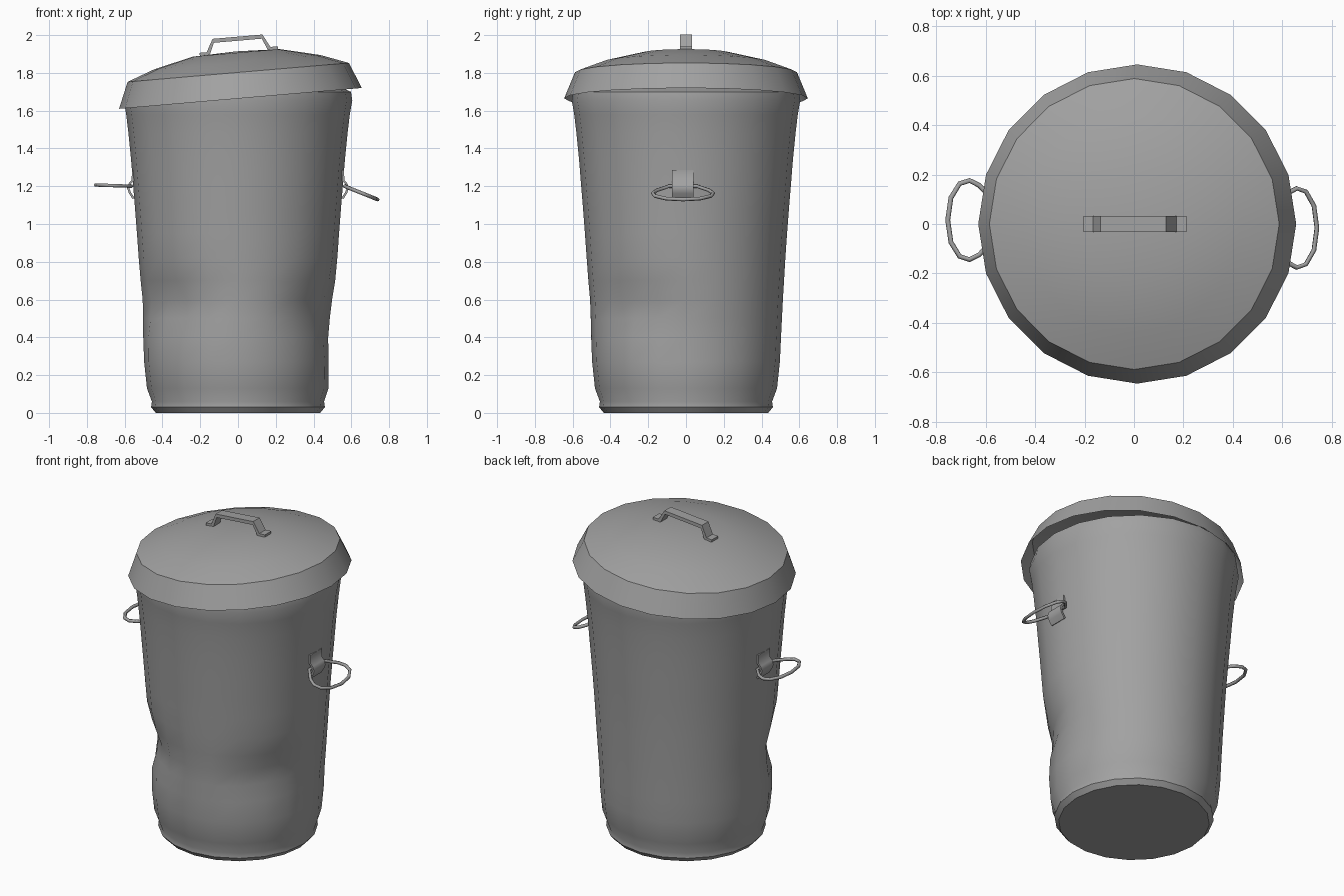
import bpy, bmesh, math
from mathutils import Matrix, Vector

cube = bpy.data.objects.get("Cube")
if cube:
    bpy.data.objects.remove(cube, do_unlink=True)

SIDES = 20

metal = bpy.data.materials.new("grey metal")
metal.use_nodes = True
grey = (0.36, 0.36, 0.36, 1)
metal.diffuse_color = grey
metal.node_tree.nodes["Principled BSDF"].inputs["Base Color"].default_value = grey


def finish(name, bm, angle=40, matrix=None):
    """Turn a bmesh into a shaded object."""
    bmesh.ops.recalc_face_normals(bm, faces=bm.faces)
    if matrix:
        bm.transform(matrix)
    mesh = bpy.data.meshes.new(name)
    bm.to_mesh(mesh)
    bm.free()
    mesh.materials.append(metal)
    obj = bpy.data.objects.new(name, mesh)
    bpy.context.collection.objects.link(obj)
    bpy.ops.object.select_all(action="DESELECT")
    obj.select_set(True)
    bpy.context.view_layer.objects.active = obj
    bpy.ops.object.shade_smooth_by_angle(angle=math.radians(angle))
    return obj


def lathe(profile):
    """Revolve (radius, height) points around z."""
    bm = bmesh.new()
    verts = [bm.verts.new((r, 0, z)) for r, z in profile]
    edges = [bm.edges.new(pair) for pair in zip(verts, verts[1:])]
    bmesh.ops.spin(bm, geom=verts + edges, cent=(0, 0, 0), axis=(0, 0, 1),
                   angle=2 * math.pi, steps=SIDES)
    bmesh.ops.remove_doubles(bm, verts=bm.verts, dist=0.0005)
    return bm


def strip(points, thickness, y0, y1):
    """Bent flat bar: an x-z path given thickness and a y width."""
    pts = [Vector((x, 0, z)) for x, z in points]
    bm = bmesh.new()
    rings = []
    for i, p in enumerate(pts):
        d = (pts[min(i + 1, len(pts) - 1)] - pts[max(i - 1, 0)]).normalized()
        n = Vector((-d.z, 0, d.x)) * thickness / 2
        rings.append([bm.verts.new(p + s * n + Vector((0, y, 0)))
                      for s, y in ((1, y0), (1, y1), (-1, y1), (-1, y0))])
    for a, b in zip(rings, rings[1:]):
        for k in range(4):
            bm.faces.new((a[k], a[k - 1], b[k - 1], b[k]))
    bm.faces.new(rings[0])
    bm.faces.new(rings[-1])
    return bm


# Body with a flat base, a groove above the foot and a flared mouth
bm = lathe([(0, 0), (0.435, 0), (0.46, 0.03), (0.456, 0.06), (0.482, 0.13),
            (0.497, 0.27), (0.503, 0.4), (0.508, 0.5), (0.513, 0.6), (0.519, 0.7),
            (0.526, 0.82), (0.535, 0.95), (0.545, 1.08), (0.555, 1.2), (0.566, 1.34),
            (0.58, 1.48), (0.592, 1.58), (0.605, 1.655), (0.598, 1.70), (0.55, 1.72)])

# Dents: direction in degrees, height, angular spread, height spread, depth
DENTS = [(222, 0.58, 30, 0.13, 0.06), (-32, 0.56, 28, 0.13, 0.05),
         (-5, 0.36, 30, 0.16, 0.025)]
for v in bm.verts:
    r = math.hypot(v.co.x, v.co.y)
    if r < 0.1 or v.co.z < 0.1:
        continue
    angle = math.degrees(math.atan2(v.co.y, v.co.x))
    for direction, height, spread, tall, depth in DENTS:
        off = (angle - direction + 180) % 360 - 180
        push = depth * math.exp(-(off / spread) ** 2 - ((v.co.z - height) / tall) ** 2)
        v.co.x -= v.co.x / r * push
        v.co.y -= v.co.y / r * push
finish("body", bm, 45)

# Lid, open below, sitting askew
tilt = Matrix.Translation((0.013, 0, 1.665)) @ Matrix.Rotation(math.radians(-4.9), 4, "Y")
bm = lathe([(0.645, 0), (0.588, 0.138), (0.44, 0.193), (0.23, 0.242), (0, 0.25)])
finish("lid", bm, 25, tilt)

# Grip bent from flat bar on top of the lid
bm = strip([(-0.195, 0.248), (-0.15, 0.25), (-0.118, 0.316), (0.142, 0.316),
            (0.174, 0.25), (0.22, 0.246)], 0.022, -0.032, 0.032)
finish("lid_grip", bm, 20, tilt)


def side_handle(side, turn, droop):
    """Wire ring hanging in a folded bracket."""
    place = Matrix.Rotation(turn, 4, "Z")
    bracket = strip([(0.556, 1.285), (0.557, 1.23), (0.572, 1.215), (0.582, 1.19),
                     (0.572, 1.165), (0.553, 1.135)], 0.012, -0.075, 0.04)
    finish(side + "_bracket", bracket, 50, place)

    # D-shaped ring path, measured out from the hinge
    path = [(0, -0.075), (0.06, -0.14), (0.10, -0.16), (0.14, -0.147), (0.175, -0.09),
            (0.188, 0), (0.175, 0.09), (0.14, 0.147), (0.10, 0.16), (0.06, 0.14),
            (0, 0.075)]
    lean = math.radians(droop)
    curve = bpy.data.curves.new(side + "_ring", "CURVE")
    curve.dimensions = "3D"
    curve.bevel_depth = 0.01
    curve.bevel_resolution = 1
    spline = curve.splines.new("POLY")
    spline.points.add(len(path) - 1)
    for point, (u, y) in zip(spline.points, path):
        p = place @ Vector((0.565 + u * math.cos(lean), y - 0.016, 1.2 - u * math.sin(lean)))
        point.co = (*p, 1)
    spline.use_cyclic_u = True
    spline.use_smooth = True
    curve.materials.append(metal)
    ring = bpy.data.objects.new(side + "_ring", curve)
    bpy.context.collection.objects.link(ring)


side_handle("left", 0, 22)
side_handle("right", math.pi, -2)
